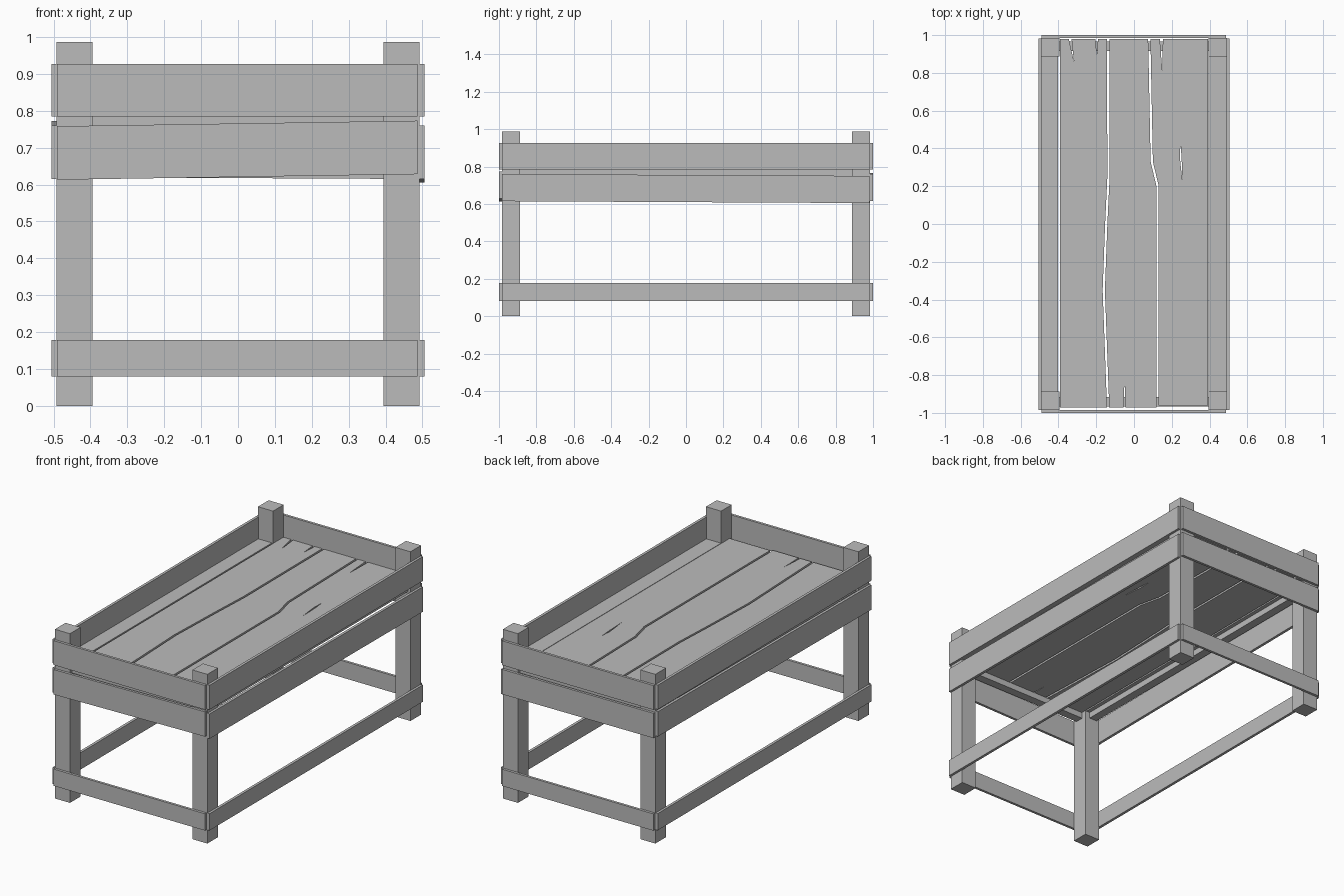
import bpy, bmesh

old = bpy.data.objects.get("Cube")
if old:
    bpy.data.objects.remove(old, do_unlink=True)

grey = bpy.data.materials.new("plain grey wood")
grey.use_nodes = True
colour = (0.5, 0.5, 0.5, 1)
grey.diffuse_color = colour
grey.node_tree.nodes["Principled BSDF"].inputs["Base Color"].default_value = colour


def prism(name, outline, place, low, high):
    """Extrude a 2D outline from low to high; place maps (a, b, depth) to xyz."""
    bm = bmesh.new()
    face = bm.faces.new([bm.verts.new(place(a, b, low)) for a, b in outline])
    top = bmesh.ops.extrude_face_region(bm, geom=[face])["geom"]
    a0, b0 = outline[0]
    shift = place(a0, b0, high)
    base = place(a0, b0, low)
    move = [s - t for s, t in zip(shift, base)]
    bmesh.ops.translate(bm, vec=move, verts=[v for v in top if isinstance(v, bmesh.types.BMVert)])
    bmesh.ops.recalc_face_normals(bm, faces=bm.faces)
    mesh = bpy.data.meshes.new(name)
    bm.to_mesh(mesh)
    bm.free()
    mesh.materials.append(grey)
    obj = bpy.data.objects.new(name, mesh)
    bpy.context.scene.collection.objects.link(obj)
    return obj


def flat(a, b, d):
    return (a, b, d)


def across(a, b, d):
    return (a, d, b)


def along(a, b, d):
    return (d, a, b)


def box(name, x0, x1, y0, y1, z0, z1):
    return prism(name, [(x0, y0), (x1, y0), (x1, y1), (x0, y1)], flat, z0, z1)


def rail(name, place, a0, a1, z_start, z_end, height, low, high):
    """A thin plank whose height may drift from one end to the other."""
    outline = [(a0, z_start), (a1, z_end), (a1, z_end + height), (a0, z_start + height)]
    return prism(name, outline, place, low, high)


LEG_X, LEG_Y, IN_X, IN_Y = 0.492, 0.985, 0.395, 0.887
DECK, TOP = 0.785, 0.8

# corner legs
for sx, side in ((-1, "right"), (1, "left")):
    for sy, end in ((-1, "front"), (1, "back")):
        x = sorted((sx * IN_X, sx * LEG_X))
        y = sorted((sy * IN_Y, sy * LEG_Y))
        box(f"{end}_{side}_leg", *x, *y, 0, 0.987)

# rails: straight upper boards and stretchers, slightly crooked middle boards
middle = {"front": (0.613, 0.628), "back": (0.62, 0.615),
          "right": (0.615, 0.627), "left": (0.615, 0.605)}
for name, (start, finish) in middle.items():
    short = name in ("front", "back")
    place = across if short else along
    a0, a1 = (-0.49, 0.487) if short else (-0.985, 0.982)
    inner, outer = (LEG_Y, 1.0) if short else (LEG_X - 0.002, 0.506)
    sign = -1 if name in ("front", "right") else 1
    low, high = sorted((sign * inner, sign * outer))
    rail(name + "_upper_rail", place, a0, a1, 0.785, 0.785, 0.142, low, high)
    rail(name + "_middle_rail", place, a0, a1, start, finish, 0.145, low, high)
    rail(name + "_stretcher", place, a0, a1, 0.08, 0.08, 0.098, low, high)

# bearers under the deck
for s, end in ((-1, "front"), (1, "back")):
    box(end + "_bearer", -IN_X, IN_X, *sorted((s * 0.915, s * 0.965)), 0.75, DECK)
for s, side in ((-1, "right"), (1, "left")):
    box(side + "_bearer", *sorted((s * 0.425, s * 0.475)), -IN_Y, IN_Y, 0.75, DECK)

# deck boards, with two wavy joints between them
joint_a = [(-0.137, 0.98), (-0.135, 0.25), (-0.147, 0), (-0.16, -0.35), (-0.137, -0.972)]
joint_b = [(0.081, 0.98), (0.094, 0.33), (0.125, 0.2), (0.125, -0.972)]
GAP = 0.006


def shifted(path, dx):
    return [(x + dx, y) for x, y in path]


boards = [
    box("right_edge_board", -LEG_X, -0.402, -IN_Y, IN_Y, DECK, TOP),
    prism("right_deck_board", [(-0.393, -0.972), (-0.393, 0.98)] + shifted(joint_a, -GAP),
          flat, DECK, TOP),
    prism("middle_deck_board", shifted(joint_a, GAP)[::-1] + shifted(joint_b, -GAP),
          flat, DECK, TOP),
    prism("left_deck_board", shifted(joint_b, GAP)[:-1]
          + [(0.131, -0.962), (0.392, -0.962), (0.392, 0.98)], flat, DECK, TOP),
    box("left_edge_board", 0.395, LEG_X, -IN_Y, IN_Y, DECK, TOP),
]

# split ends and one crack, cut through the boards
cracks = [
    (1, [(-0.35, 1), (-0.333, 1), (-0.318, 0.86)]),
    (1, [(-0.206, 1), (-0.19, 1), (-0.196, 0.885)]),
    (2, [(-0.058, -1), (-0.044, -1), (-0.05, -0.83)]),
    (3, [(0.135, 1), (0.153, 1), (0.15, 0.81)]),
    (3, [(0.246, 0.43), (0.243, 0.35), (0.257, 0.22), (0.252, 0.35)]),
]
for index, outline in cracks:
    board = boards[index]
    cutter = prism("crack_cutter", outline, flat, DECK - 0.02, TOP + 0.02)
    cutter.hide_render = True
    cutter.hide_viewport = False
    cut = board.modifiers.new("crack", "BOOLEAN")
    cut.operation = "DIFFERENCE"
    cut.solver = "EXACT"
    cut.object = cutter
    bpy.context.view_layer.update()
    shaped = bpy.data.meshes.new_from_object(
        board.evaluated_get(bpy.context.evaluated_depsgraph_get()))
    board.modifiers.clear()
    board.data = shaped
    bpy.data.objects.remove(cutter, do_unlink=True)
